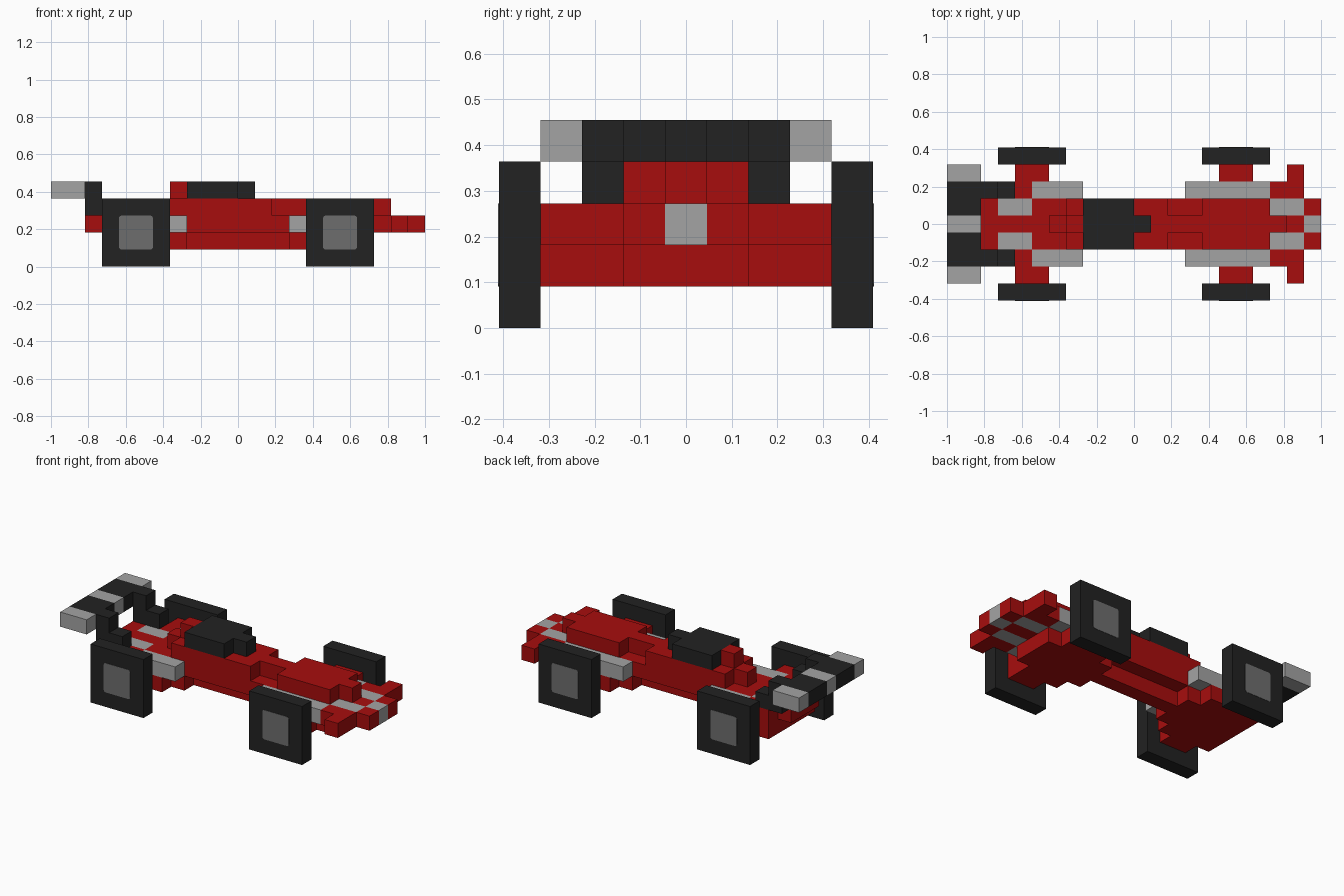
import bpy
import bmesh
from mathutils import Matrix

cube = bpy.data.objects.get("Cube")
if cube:
    bpy.data.objects.remove(cube, do_unlink=True)

U = 2 / 22  # edge of one block; the car is 22 x 9 x 5 blocks


def material(name, rgb):
    m = bpy.data.materials.new(name)
    m.use_nodes = True
    m.diffuse_color = (*rgb, 1)
    m.node_tree.nodes["Principled BSDF"].inputs["Base Color"].default_value = (*rgb, 1)
    return m


RED = material("red_paint", (0.39, 0.004, 0.004))
BLACK = material("black", (0.016, 0.016, 0.016))
GREY = material("light_grey", (0.37, 0.37, 0.37))
HUB = material("hub_grey", (0.155, 0.155, 0.155))


def box(name, mat, x, y, z):
    """Box in block units: x from the tail, y from the centre line, z from the ground."""
    size = [(b - a) * U for a, b in (x, y, z)]
    mid = [sum(x) / 2 * U - 1, sum(y) / 2 * U, sum(z) / 2 * U]
    bm = bmesh.new()
    bmesh.ops.create_cube(bm, size=1, matrix=Matrix.Diagonal((*size, 1)))
    mesh = bpy.data.meshes.new(name)
    bm.to_mesh(mesh)
    bm.free()
    mesh.materials.append(mat)
    ob = bpy.data.objects.new(name, mesh)
    ob.location = mid
    bpy.context.collection.objects.link(ob)
    return ob


def pair(name, mat, x, y, z):
    """The same box on the left (+y) and mirrored on the right (-y)."""
    return [box(name + "_a", mat, x, y, z),
            box(name + "_b", mat, x, (-y[1], -y[0]), z)]


# Floor, waisted in the middle
box("rear_floor", RED, (3, 7), (-2.5, 2.5), (1, 2))
box("rear_floor_step", RED, (7, 8), (-1.5, 1.5), (1, 2))
box("keel", RED, (8, 14), (-0.5, 0.5), (1, 2))
box("front_floor_step", RED, (14, 15), (-1.5, 1.5), (1, 2))
box("front_floor", RED, (15, 18), (-2.5, 2.5), (1, 2))
box("front_floor_tip", RED, (18, 19), (-1.5, 1.5), (1, 2))

# Body deck
box("tail", RED, (2, 3), (-1.5, 1.5), (2, 3))
box("rear_spine", RED, (3, 5), (-0.5, 0.5), (2, 3))
box("body", RED, (5, 19), (-1.5, 1.5), (2, 3))
box("nose", RED, (19, 21), (-0.5, 0.5), (2, 3))
box("nose_tip", GREY, (21, 22), (-0.5, 0.5), (2, 3))
pair("nose_side", RED, (21, 22), (0.5, 1.5), (2, 3))
pair("rear_shoulder", RED, (3, 5), (1.5, 2.5), (2, 3))

# Light stripe winding along both sides
pair("rear_inner_stripe", GREY, (3, 5), (0.5, 1.5), (2, 3))
pair("rear_outer_stripe", GREY, (5, 8), (1.5, 2.5), (2, 3))
pair("front_outer_stripe", GREY, (14, 19), (1.5, 2.5), (2, 3))
pair("front_inner_stripe", GREY, (19, 21), (0.5, 1.5), (2, 3))

# Front wing
pair("front_wing_root", RED, (19, 21), (1.5, 2.5), (2, 3))
pair("front_wing_tip", RED, (20, 21), (2.5, 3.5), (2, 3))

# Upper body, cockpit and engine cover
box("engine_cover_step", RED, (6, 7), (-0.5, 0.5), (3, 4))
box("cockpit_base", RED, (7, 13), (-1.5, 1.5), (3, 4))
box("cockpit_bridge", RED, (13, 15), (-0.5, 0.5), (3, 4))
box("bonnet", RED, (15, 19), (-1.5, 1.5), (3, 4))
box("bonnet_tip", RED, (19, 20), (-0.5, 0.5), (3, 4))
box("air_intake", RED, (7, 8), (-0.5, 0.5), (4, 5))
box("cockpit", BLACK, (8, 11), (-1.5, 1.5), (4, 5))
box("cockpit_front", BLACK, (11, 12), (-0.5, 0.5), (4, 5))

# Rear wing on two stepped posts
box("rear_wing_centre", GREY, (0, 2), (-0.5, 0.5), (4, 5))
pair("rear_wing_plane", BLACK, (0, 2), (0.5, 2.5), (4, 5))
pair("rear_wing_end", GREY, (0, 2), (2.5, 3.5), (4, 5))
pair("rear_wing_post", BLACK, (2, 3), (1.5, 2.5), (3, 5))
pair("rear_wing_foot", BLACK, (3, 4), (1.5, 2.5), (3, 4))

# Wheels, axles and hub plates
for end, x in (("rear", 3), ("front", 15)):
    pair(end + "_wheel", BLACK, (x, x + 4), (3.5, 4.5), (0, 4))
    pair(end + "_axle", RED, (x + 1, x + 3), (2.5, 3.5), (1, 3))
    for hub in pair(end + "_hub", HUB, (x + 1, x + 3), (4.47, 4.52), (1, 3)):
        bm = bmesh.new()
        bm.from_mesh(hub.data)
        # round the four corners of the plate
        corners = [e for e in bm.edges
                   if abs(e.verts[0].co.y - e.verts[1].co.y) > 0.001]
        bmesh.ops.bevel(bm, geom=corners, offset=0.014, segments=3,
                        profile=0.5, affect='EDGES')
        bm.to_mesh(hub.data)
        bm.free()
